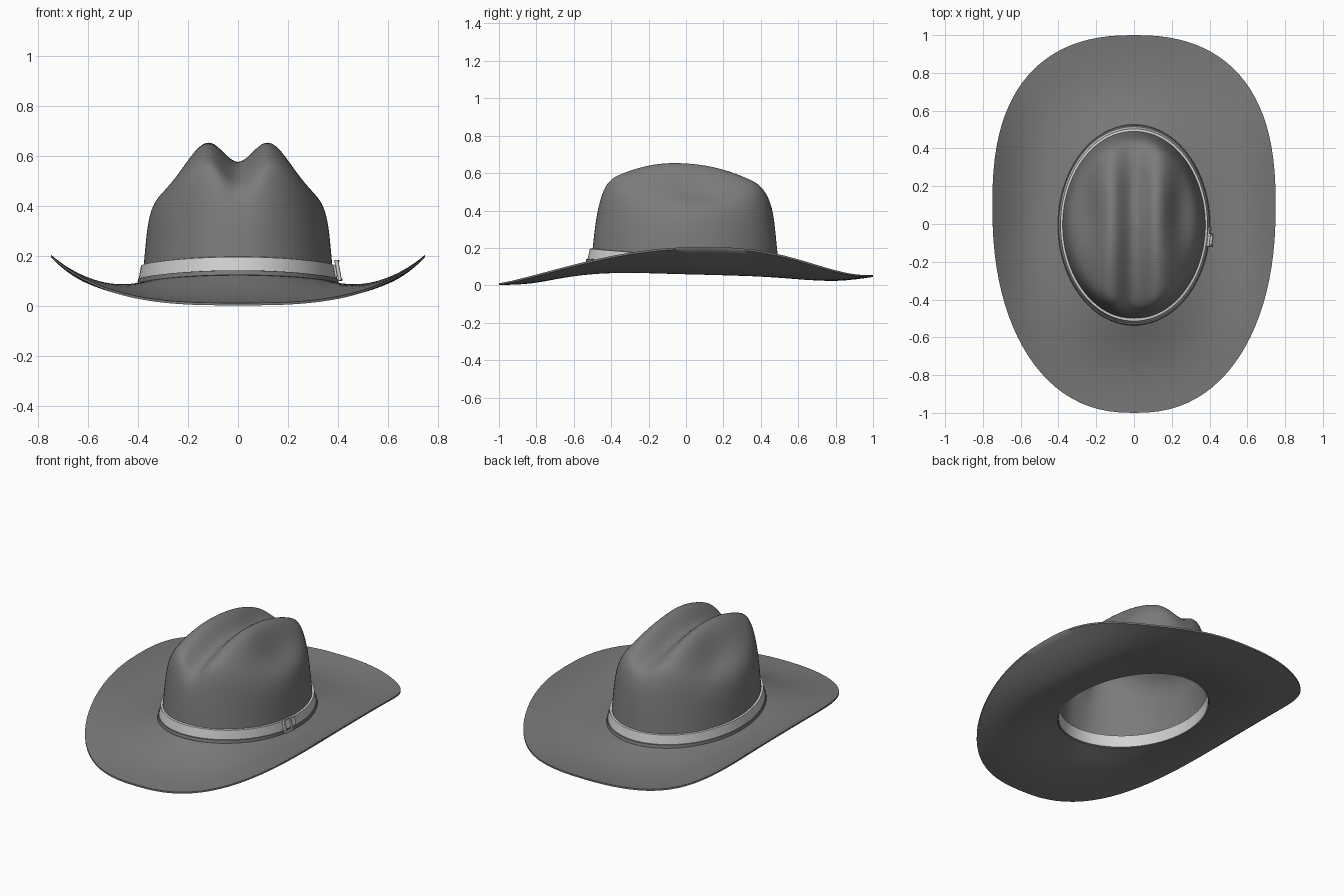
import bpy, bmesh, math
from mathutils import Vector

if "Cube" in bpy.data.objects:
    bpy.data.objects.remove(bpy.data.objects["Cube"], do_unlink=True)

N = 96
ANGLES = [2 * math.pi * i / N for i in range(N)]


def material(name, value):
    m = bpy.data.materials.new(name)
    m.use_nodes = True
    colour = (value, value, value, 1)
    m.diffuse_color = colour
    m.node_tree.nodes["Principled BSDF"].inputs["Base Color"].default_value = colour
    return m


FELT = material("grey_felt", 0.2)
RIBBON = material("pale_grey_ribbon", 0.65)


def loft(name, rings, mat, closed=False, apex=None, thickness=0, subdivide=0):
    """Skin a stack of rings; close the section or finish it with an apex."""
    bm = bmesh.new()
    rows = [[bm.verts.new(p) for p in ring] for ring in rings]
    pairs = list(zip(rows, rows[1:]))
    if closed:
        pairs.append((rows[-1], rows[0]))
    n = len(rows[0])
    for a, b in pairs:
        for i in range(n):
            j = (i + 1) % n
            bm.faces.new((a[i], a[j], b[j], b[i]))
    if apex is not None:
        tip = bm.verts.new(apex)
        for i in range(n):
            bm.faces.new((rows[-1][i], rows[-1][(i + 1) % n], tip))
    bmesh.ops.recalc_face_normals(bm, faces=bm.faces)
    mesh = bpy.data.meshes.new(name)
    bm.to_mesh(mesh)
    bm.free()
    mesh.materials.append(mat)
    ob = bpy.data.objects.new(name, mesh)
    bpy.context.collection.objects.link(ob)
    bpy.ops.object.select_all(action="DESELECT")
    ob.select_set(True)
    bpy.context.view_layer.objects.active = ob
    bpy.ops.object.shade_smooth_by_angle(angle=math.radians(50))
    if subdivide:
        sub = ob.modifiers.new("smooth", "SUBSURF")
        sub.levels = sub.render_levels = subdivide
    if thickness:
        sol = ob.modifiers.new("felt", "SOLIDIFY")
        sol.thickness = thickness
        sol.offset = -1
    return ob


def seat_z(a):
    """Height of the line where crown and brim meet: low at the sides and back."""
    s = math.sin(a)
    return 0.095 + 0.015 * s * s - 0.02 * s


def oval(rx, ry, lift):
    return [Vector((rx * math.cos(a), ry * math.sin(a) - 0.005, seat_z(a) + lift))
            for a in ANGLES]


# Brim: rolled up at the sides, dipping at front and back
def spow(v, p):
    return math.copysign(abs(v) ** p, v)


def brim_edge(a):
    u, s = spow(math.cos(a), 0.85), spow(math.sin(a), 0.85)
    back = (s + 1) / 2
    low = 0.012 + 0.043 * back
    z = low + (0.205 - low) * abs(u) ** (3.2 + 2.3 * back)
    return Vector((0.75 * u, s + 0.1 * (1 - s * s), z))


def brim_ring(t, under):
    ring = []
    for a, p in zip(ANGLES, oval(0.372, 0.497, 0)):
        e = brim_edge(a)
        q = p.lerp(e, t)
        side = math.cos(a) ** 2
        f = t ** (1 + side)
        q.z = p.z + (e.z - p.z) * f - 0.03 * math.sin(math.pi * t)
        if under:
            q.z -= 0.026 - 0.016 * t
        ring.append(q)
    return ring


steps = [i / 16 for i in range(17)]
loft("brim", [brim_ring(t, False) for t in steps]
     + [brim_ring(t, True) for t in reversed(steps)], FELT, closed=True)


# Crown: tall wall below a top with a centre crease and two side dents
def smooth(v):
    v = min(max(v, 0), 1)
    return v * v * (3 - 2 * v)


def top_z(x, y):
    d = y + 0.05
    z = 0.657 - (0.69 if d < 0 else 0.59) * d * d
    x = abs(x)
    z -= 0.27 * smooth((x - 0.12) / 0.28)
    z -= 0.05 * math.exp(-((x - 0.23) / 0.06) ** 2 - ((y - 0.05) / 0.19) ** 2)
    if x < 0.12:
        fade = 1 - 0.6 * smooth((y - 0.15) / 0.3)
        z -= 0.08 * fade * (0.5 + 0.5 * math.cos(math.pi * x / 0.12))
    return z


def crown_ring(r, g):
    ring = []
    for p in oval(0.385 * r, 0.503 * r, -0.012):
        p.z += (top_z(p.x, p.y) - p.z) * g
        ring.append(p)
    return ring


WALL = [(1, 0), (0.99, 0.15), (0.975, 0.35), (0.957, 0.6), (0.935, 0.8),
        (0.905, 0.92), (0.865, 0.98), (0.81, 1)]
section = WALL + [(0.81 * (1 - i / 14), 1) for i in range(1, 14)]
loft("crown", [crown_ring(r, g) for r, g in section], FELT,
     apex=(0, -0.005, top_z(0, -0.005)), thickness=0.01, subdivide=1)

# Ribbon around the crown, with a felt welt under it, and the inner sweatband
loft("hat_band", [oval(0.383, 0.5, 0.008), oval(0.398, 0.521, 0.01),
                  oval(0.389, 0.509, 0.066), oval(0.373, 0.488, 0.068)],
     RIBBON, closed=True)
loft("band_welt", [oval(0.38, 0.5, -0.008), oval(0.403, 0.532, -0.006),
                   oval(0.401, 0.528, 0.012), oval(0.38, 0.5, 0.014)],
     FELT, closed=True)
loft("sweatband", [oval(0.372, 0.492, -0.024), oval(0.366, 0.486, -0.024),
                   oval(0.36, 0.478, 0.045), oval(0.366, 0.486, 0.045)],
     RIBBON, closed=True)


# Buckle: rounded frame standing on the left side of the band, plus a strap tip
def box(name, size, location, lean=0, turn=0):
    bpy.ops.mesh.primitive_cube_add(size=1, location=location,
                                    rotation=(0, lean, turn))
    ob = bpy.context.object
    ob.name = name
    ob.scale = size
    bpy.ops.object.transform_apply(location=False, rotation=False, scale=True)
    ob.data.materials.append(RIBBON)
    bev = ob.modifiers.new("round", "BEVEL")
    bev.width = 0.003
    bev.segments = 2
    return ob


BY = -0.085
for dy, label in ((-0.03, "front"), (0.03, "back")):
    box("buckle_bar_" + label, (0.014, 0.012, 0.082), (0.402, BY + dy, 0.142),
        lean=-0.18, turn=-0.13)
for dz, label in ((-0.037, "lower"), (0.037, "upper")):
    box("buckle_bar_" + label, (0.014, 0.066, 0.01),
        (0.402 - dz * 0.18, BY, 0.142 + dz), lean=-0.18, turn=-0.13)
box("strap_tip", (0.01, 0.1, 0.05), (0.396, BY + 0.02, 0.14), lean=-0.18, turn=-0.13)
